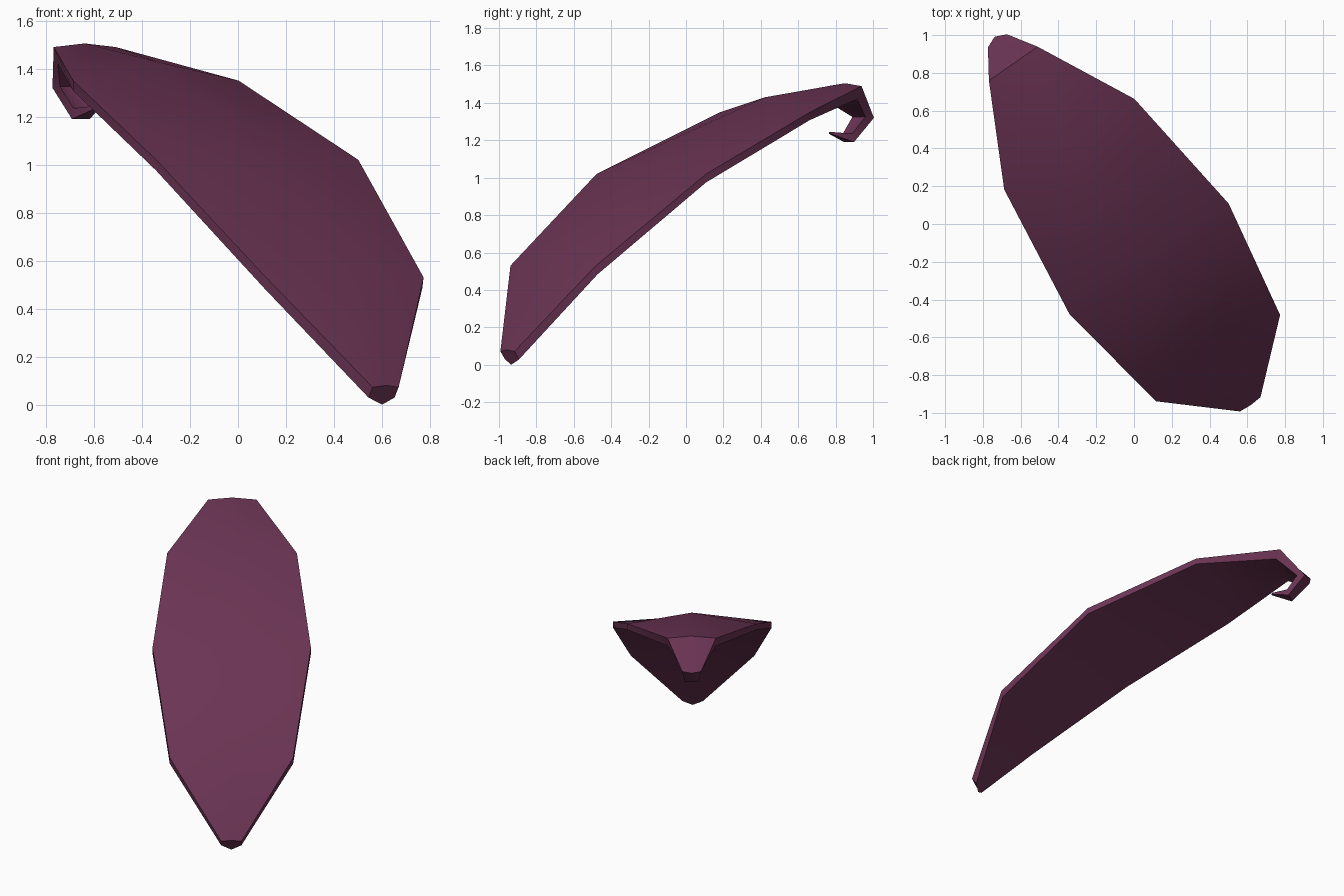
import bpy, bmesh
from mathutils import Vector

if "Cube" in bpy.data.objects:
    bpy.data.objects.remove(bpy.data.objects["Cube"])

plum = bpy.data.materials.new("deep plum")
plum.diffuse_color = (0.145, 0.034, 0.087, 1)
plum.use_nodes = True
plum.node_tree.nodes["Principled BSDF"].inputs["Base Color"].default_value = plum.diffuse_color

ALONG = Vector((-0.571, 0.821, 0))    # base to tip, on the ground plane
ACROSS = Vector((0.821, 0.571, 0))
SHIFT = -0.04                         # sideways offset of the centre line

# Rows from base to curled tip:
# (edge u, half width, edge z, ridge u, ridge z, under du, under dz edge, under dz ridge)
ROWS = [
    (-1.135, 0.066, 0.072, -1.140, 0.08, 0.03, -0.043, -0.08),
    (-0.837, 0.400, 0.53, -0.837, 0.57, 0.01, -0.047, -0.06),
    (-0.198, 0.513, 1.02, -0.198, 1.06, 0.00, -0.045, -0.05),
    (0.542, 0.420, 1.35, 0.542, 1.43, 0.00, -0.042, -0.05),
    (1.062, 0.157, 1.49, 1.062, 1.505, -0.03, -0.07, -0.06),
    (1.209, 0.061, 1.32, 1.235, 1.32, -0.055, 0.005, 0.005),
    (1.090, 0.045, 1.19, 1.095, 1.19, -0.01, 0.045, 0.045),
    (0.965, 0.010, 1.235, 0.960, 1.235, 0.0, 0.010, 0.010),
]


def place(u, w, z):
    return ALONG * u + ACROSS * (w + SHIFT) + Vector((0, 0, z))


# Petal-shaped shell: each row is a closed six-point ring
bm = bmesh.new()
rings = []
for u, hw, z, uc, zc, du, dze, dzc in ROWS:
    pts = [(u, -hw, z), (uc, 0, zc), (u, hw, z),
           (u + du, hw, z + dze), (uc + du, 0, zc + dzc), (u + du, -hw, z + dze)]
    rings.append([bm.verts.new(place(*p)) for p in pts])
for a, b in zip(rings, rings[1:]):
    for i in range(6):
        j = (i + 1) % 6
        bm.faces.new((a[i], a[j], b[j], b[i]))
bm.faces.new(rings[0])
bm.faces.new(rings[-1])
bmesh.ops.recalc_face_normals(bm, faces=bm.faces)

mesh = bpy.data.meshes.new("curled_shell")
bm.to_mesh(mesh)
bm.free()
mesh.materials.append(plum)
shell = bpy.data.objects.new("curled_shell", mesh)
bpy.context.collection.objects.link(shell)

# Smooth surface with crisp rim
bpy.context.view_layer.objects.active = shell
shell.select_set(True)
bpy.ops.object.shade_smooth_by_angle(angle=0.85)
